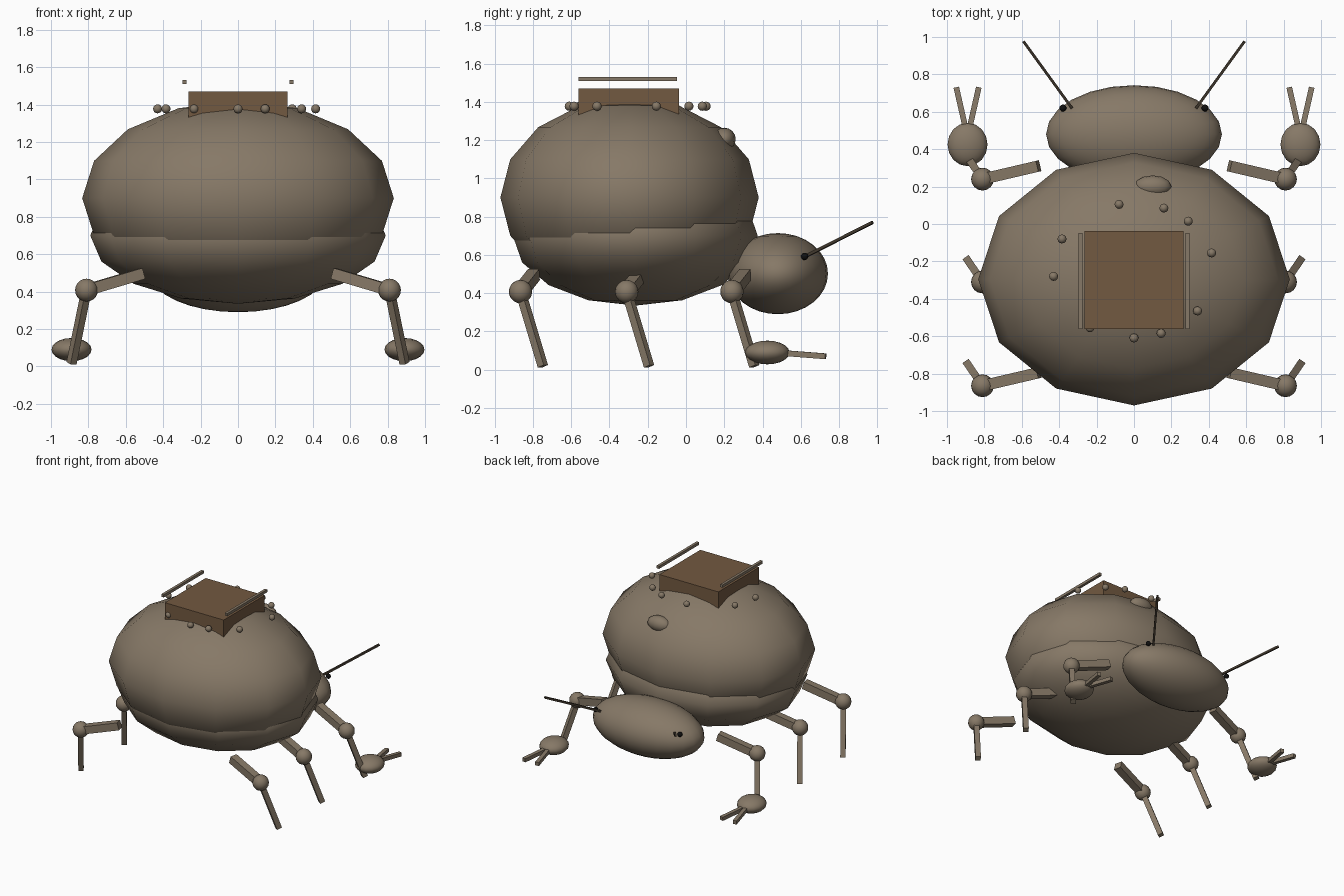
import bpy
from mathutils import Vector

if "Cube" in bpy.data.objects:
    bpy.data.objects.remove(bpy.data.objects["Cube"])


def material(name, rgb):
    m = bpy.data.materials.new(name)
    m.diffuse_color = (*rgb, 1)
    m.use_nodes = True
    m.node_tree.nodes["Principled BSDF"].inputs["Base Color"].default_value = m.diffuse_color
    return m


SHELL = material("shell_tan", (0.24, 0.19, 0.135))
WOOD = material("brown", (0.17, 0.10, 0.052))
DARK = material("dark", (0.06, 0.045, 0.03))
BLACK = material("black", (0.005, 0.005, 0.005))


def ball(name, loc, radii, seg=16, rings=10, mat=SHELL):
    bpy.ops.mesh.primitive_uv_sphere_add(segments=seg, ring_count=rings, radius=1, location=loc)
    o = bpy.context.object
    o.name = name
    o.scale = radii
    o.data.materials.append(mat)
    bpy.ops.object.shade_smooth()
    return o


def box(name, loc, size, mat=SHELL):
    bpy.ops.mesh.primitive_cube_add(size=1, location=loc)
    o = bpy.context.object
    o.name = name
    o.scale = size
    o.data.materials.append(mat)
    return o


def bar(name, a, b, w, h=None, mat=SHELL):
    """Square bar running from point a to point b."""
    a, b = Vector(a), Vector(b)
    o = box(name, (a + b) / 2, (w, h or w, (b - a).length), mat)
    o.rotation_euler = (b - a).to_track_quat('Z', 'Y').to_euler()
    return o


# Body: large upper shell over a flatter belly
ball("upper_shell", (0, -0.295, 0.90), (0.833, 0.675, 0.52), 12, 8)
ball("belly", (0, -0.265, 0.70), (0.79, 0.64, 0.365), 12, 8)
ball("head", (0, 0.48, 0.502), (0.47, 0.262, 0.212), 24, 16)
ball("shell_bump", (0.10, 0.20, 1.205), (0.10, 0.06, 0.06), 12, 8)

# Platform on the back
box("back_platform", (0, -0.30, 1.37), (0.53, 0.525, 0.20), WOOD)

# Ring of studs around the platform
studs = [(-0.08, 0.105), (0.16, 0.085), (0.29, 0.015), (0.415, -0.155), (0.34, -0.465),
         (0.145, -0.585), (0, -0.61), (-0.235, -0.555), (-0.43, -0.28), (-0.385, -0.08)]
for i, (x, y) in enumerate(studs):
    ball(f"stud_{i + 1}", (x, y, 1.377), (0.024,) * 3, 12, 8)

for side, s in (("left", -1), ("right", 1)):
    # Rail, eye and antenna
    box(f"{side}_rail", (s * 0.286, -0.305, 1.52), (0.022, 0.515, 0.022))
    ball(f"{side}_eye", (s * 0.38, 0.62, 0.592), (0.019,) * 3, 12, 8, BLACK)
    bar(f"{side}_antenna", (s * 0.325, 0.61, 0.585), (s * 0.59, 0.975, 0.77), 0.015, mat=DARK)

    # Three jointed legs
    for part, y in (("front", 0.24), ("middle", -0.31), ("rear", -0.865)):
        knee = (s * 0.81, y, 0.408)
        bar(f"{side}_{part}_upper_leg", (s * 0.51, y + 0.07, 0.497), knee, 0.06)
        ball(f"{side}_{part}_knee", knee, (0.061,) * 3)
        bar(f"{side}_{part}_lower_leg", knee, (s * 0.89, y + 0.117, 0.018), 0.04)

    # Claw with two fingers
    ball(f"{side}_claw", (s * 0.89, 0.425, 0.09), (0.107, 0.116, 0.062))
    for label, d in (("inner", -1), ("outer", 1)):
        bar(f"{side}_{label}_finger", (s * (0.89 + d * 0.01), 0.51, 0.087),
            (s * (0.89 + d * 0.06), 0.73, 0.07), 0.03)
